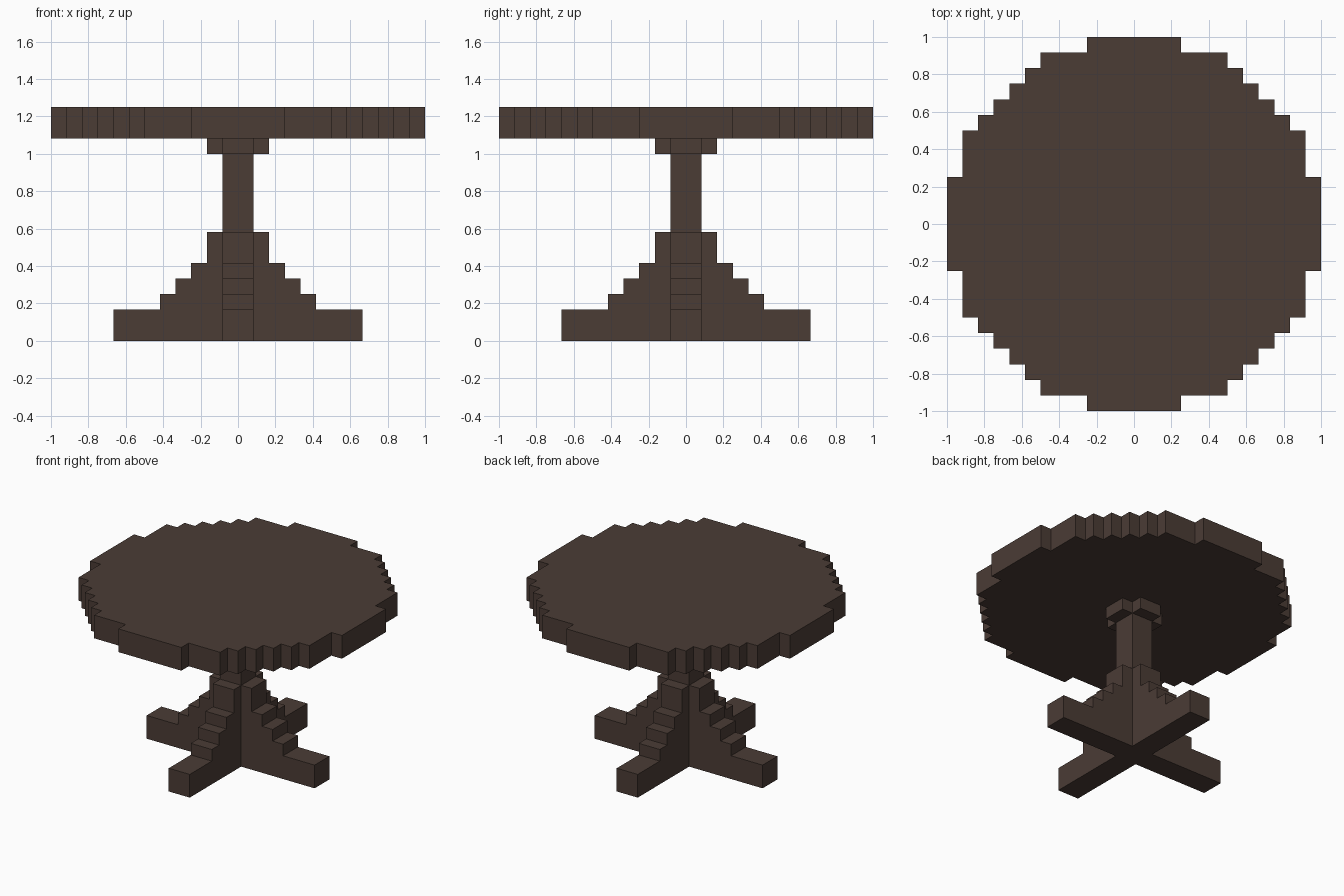
import bpy
import bmesh
import math
from mathutils import Matrix, Vector

if "Cube" in bpy.data.objects:
    bpy.data.objects.remove(bpy.data.objects["Cube"])

U = 1 / 12  # block size

wood = bpy.data.materials.new("dark brown wood")
wood.diffuse_color = (0.07, 0.045, 0.036, 1)
wood.use_nodes = True
wood.node_tree.nodes["Principled BSDF"].inputs["Base Color"].default_value = wood.diffuse_color


def prism(name, outline, extrude, matrix=Matrix()):
    """Extrude a closed outline (block units) into a flat-faced solid."""
    bm = bmesh.new()
    face = bm.faces.new([bm.verts.new(Vector(p) * U) for p in outline])
    new = bmesh.ops.extrude_face_region(bm, geom=[face])["geom"]
    bmesh.ops.translate(bm, vec=Vector(extrude) * U,
                        verts=[g for g in new if isinstance(g, bmesh.types.BMVert)])
    bm.transform(matrix)
    bmesh.ops.recalc_face_normals(bm, faces=bm.faces)
    mesh = bpy.data.meshes.new(name)
    bm.to_mesh(mesh)
    bm.free()
    mesh.materials.append(wood)
    obj = bpy.data.objects.new(name, mesh)
    bpy.context.collection.objects.link(obj)
    return obj


def four_way(quarter, z):
    """Repeat a quarter outline four times around the z axis."""
    pts = []
    for _ in range(4):
        pts += [(x, y, z) for x, y in quarter]
        quarter = [(-y, x) for x, y in quarter]
    return pts


# Round table top with stepped rim
rim = [(12, -3), (12, 3), (11, 3), (11, 6), (10, 6), (10, 7), (9, 7), (9, 8),
       (8, 8), (8, 9), (7, 9), (7, 10), (6, 10), (6, 11), (3, 11)]
prism("table_top", four_way(rim, 13), (0, 0, 2))

# Cross-shaped bracket under the top
prism("top_bracket", four_way([(2, -1), (2, 1), (1, 1)], 12), (0, 0, 1))

# Square central column
prism("column", four_way([(1, -1)], 0), (0, 0, 12))

# Four stepped feet
steps = [(1, 0), (8, 0), (8, 2), (5, 2), (5, 3), (4, 3), (4, 4),
         (3, 4), (3, 5), (2, 5), (2, 7), (1, 7)]
for i, side in enumerate(("right", "back", "left", "front")):
    prism(side + "_foot", [(x, -1, z) for x, z in steps], (0, 2, 0),
          Matrix.Rotation(i * math.pi / 2, 4, 'Z'))
